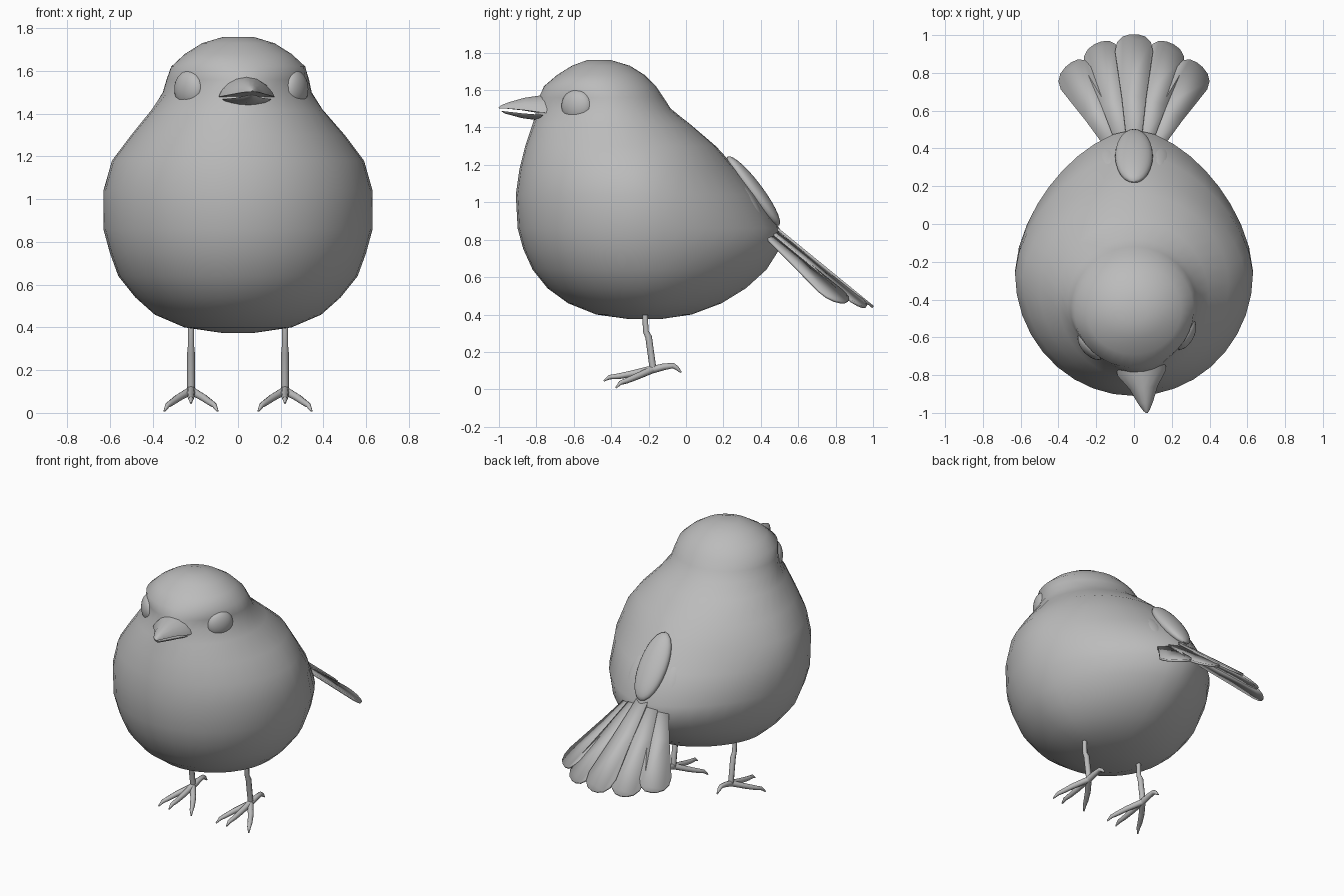
import bpy, bmesh
from math import sin, cos, pi, radians
from mathutils import Vector, Matrix

cube = bpy.data.objects.get("Cube")
if cube:
    bpy.data.objects.remove(cube, do_unlink=True)

grey = bpy.data.materials.new("soft grey")
grey.use_nodes = True
grey.diffuse_color = (0.5, 0.5, 0.5, 1)
grey.node_tree.nodes["Principled BSDF"].inputs["Base Color"].default_value = (0.5, 0.5, 0.5, 1)

# The head is turned slightly to the left
PIVOT = Vector((0, -0.45, 0))
YAW = radians(7)


def turn(amount=1.0):
    return Matrix.Translation(PIVOT) @ Matrix.Rotation(YAW * amount, 4, "Z") @ Matrix.Translation(-PIVOT)


def finish(name, bm, angle=50):
    bmesh.ops.recalc_face_normals(bm, faces=bm.faces)
    mesh = bpy.data.meshes.new(name)
    bm.to_mesh(mesh)
    bm.free()
    obj = bpy.data.objects.new(name, mesh)
    bpy.context.collection.objects.link(obj)
    mesh.materials.append(grey)
    bpy.ops.object.select_all(action="DESELECT")
    obj.select_set(True)
    bpy.context.view_layer.objects.active = obj
    bpy.ops.object.shade_smooth_by_angle(angle=radians(angle))
    return obj


def loft(name, rings, angle=50):
    """Skin a list of closed rings and cap both ends."""
    bm = bmesh.new()
    loops = [[bm.verts.new(p) for p in ring] for ring in rings]
    n = len(loops[0])
    for a, b in zip(loops, loops[1:]):
        for i in range(n):
            j = (i + 1) % n
            bm.faces.new((a[i], a[j], b[j], b[i]))
    bm.faces.new(loops[0])
    bm.faces.new(loops[-1])
    return finish(name, bm, angle)


def ellipsoid(name, center, radii, facing, up=(0, 0, 1)):
    """Ellipsoid whose third radius lies along the facing direction."""
    w = Vector(facing).normalized()
    u = Vector(up).cross(w).normalized()
    frame = Matrix((u, w.cross(u), w)).transposed().to_4x4()
    bm = bmesh.new()
    bmesh.ops.create_uvsphere(bm, u_segments=24, v_segments=14, radius=1)
    bm.transform(Matrix.Translation(center) @ frame @ Matrix.Diagonal((*radii, 1)))
    return finish(name, bm)


# Body and head: height, front y, back y, widest y, half width
PROFILE = [
    (.375, -.3, -.14, -.22, .08), (.4, -.48, .03, -.22, .25),
    (.46, -.63, .19, -.22, .39), (.54, -.74, .32, -.23, .48),
    (.64, -.82, .43, -.24, .56), (.75, -.87, .5, -.25, .6),
    (.86, -.9, .5, -.25, .63), (1.04, -.91, .38, -.26, .63),
    (1.18, -.89, .27, -.28, .59), (1.3, -.86, .16, -.32, .5),
    (1.42, -.82, .02, -.38, .4), (1.5, -.8, -.08, -.43, .35),
    (1.56, -.79, -.12, -.45, .335), (1.62, -.76, -.16, -.46, .315),
    (1.68, -.69, -.22, -.46, .25), (1.73, -.61, -.3, -.46, .17),
    (1.76, -.53, -.4, -.46, .07),
]


def body_ring(z, front, back, mid, width, n=36):
    head_turn = turn(min(1, max(0, (z - 1.35) / 0.15)))
    ring = []
    for i in range(n):
        a = 2 * pi * i / n
        c, s = cos(a), sin(a)
        # The rump is pointed and the temples are flattened
        if s > 0:
            p = 1.65 if z < 1.3 else 2
        else:
            p = 1.65 if 1.45 < z < 1.58 else 2
        r = (abs(c) ** p + abs(s) ** p) ** (-1 / p)
        depth = back - mid if s > 0 else mid - front
        ring.append(head_turn @ Vector((width * r * c, mid + depth * r * s, z)))
    return ring


loft("body", [body_ring(*row) for row in PROFILE], 80)


# Beak halves: y, half width, mouth height, signed depth
def beak(name, sections):
    rings = []
    for y, w, z, h in sections:
        arc = [Vector((w * cos(pi * i / 8), y, z + h * sin(pi * i / 8) ** 1.5)) for i in range(9)]
        rings.append([turn() @ p for p in arc])
    loft(name, rings)


beak("upper_beak", [(-.72, .13, 1.475, .11), (-.79, .13, 1.48, .09), (-.87, .075, 1.492, .066),
                    (-.95, .04, 1.5, .035), (-.99, .018, 1.502, .018), (-1.005, .005, 1.503, .006)])
beak("lower_beak", [(-.72, .11, 1.465, -.03), (-.79, .115, 1.468, -.03), (-.88, .06, 1.475, -.025),
                    (-.97, .02, 1.486, -.012), (-.99, .006, 1.489, -.004)])

# Eyes
for side, label in ((1, "left"), (-1, "right")):
    ellipsoid(label + "_eye", turn() @ Vector((side * .25, -.615, 1.515)), (.09, .088, .05),
              turn().to_3x3() @ Vector((side * .82, -.57, 0)))

# Rump feathers over the tail base
BACK = Vector((0, .6, -.8))
ellipsoid("rump_feather", (0, .36, 1.06), (.1, .23, .05), (0, .8, .6), BACK)
for side, label in ((1, "left"), (-1, "right")):
    ellipsoid(label + "_rump_feather", (side * .14, .33, .99), (.07, .15, .04),
              (side * .45, .75, .5), (side * .15, .6, -.8))

# Fanned tail feathers
OUTLINE = [(0, .035), (.45, .065), (.85, .1), (.93, .09), (.98, .06), (1, .02)]
TIPS = [(0, 1, .44), (.19, .955, .44), (.345, .84, .465)]
for i in range(-2, 3):
    k = abs(i)
    side = 1 if i > 0 else -1
    x, y, z = TIPS[k]
    tip = Vector((side * x, y, z))
    base = Vector((i * .045, .4 - .01 * k, .93 - .025 * k))
    across = Vector((1, -.4 * i, 0)).normalized()
    edge = [base.lerp(tip, s) + across * w for s, w in OUTLINE]
    edge += [base.lerp(tip, s) - across * w for s, w in reversed(OUTLINE)]
    bm = bmesh.new()
    bm.faces.new([bm.verts.new(p) for p in edge])
    feather = finish(f"tail_feather_{i + 3}", bm, 30)
    plate = feather.modifiers.new("thickness", "SOLIDIFY")
    plate.thickness = .014
    plate.offset = 0


def limb(name, points, radii):
    """Tapered round tube along a path."""
    curve = bpy.data.curves.new(name, "CURVE")
    curve.dimensions = "3D"
    curve.bevel_depth = 1
    curve.bevel_resolution = 2
    curve.use_fill_caps = True
    spline = curve.splines.new("POLY")
    spline.points.add(len(points) - 1)
    for point, co, r in zip(spline.points, points, radii):
        point.co = (*co, 1)
        point.radius = r
    spline.use_smooth = True
    curve.materials.append(grey)
    bpy.context.collection.objects.link(bpy.data.objects.new(name, curve))


# Legs and feet
TOE = (.02, .018, .015, .012, .004)
for side, label in ((1, "left"), (-1, "right")):
    x = side * .22
    limb(label + "_leg", [(x, -.22, .42), (x, -.215, .31), (x, -.2, .28), (x, -.175, .1)],
         (.015, .015, .018, .018))
    limb(label + "_middle_toe", [(x, -.17, .11), (x, -.28, .085), (x, -.36, .07),
                                 (x, -.41, .065), (x, -.44, .045)], TOE)
    limb(label + "_back_toe", [(x, -.18, .105), (x, -.12, .12), (x, -.07, .127),
                               (x, -.05, .115), (x, -.025, .09)], TOE)
    for spread, place in ((1, "outer"), (-1, "inner")):
        d = side * spread
        limb(f"{label}_{place}_toe", [(x, -.18, .105), (x + d * .06, -.26, .07), (x + d * .095, -.32, .045),
                                      (x + d * .11, -.35, .035), (x + d * .125, -.375, .008)], TOE)
